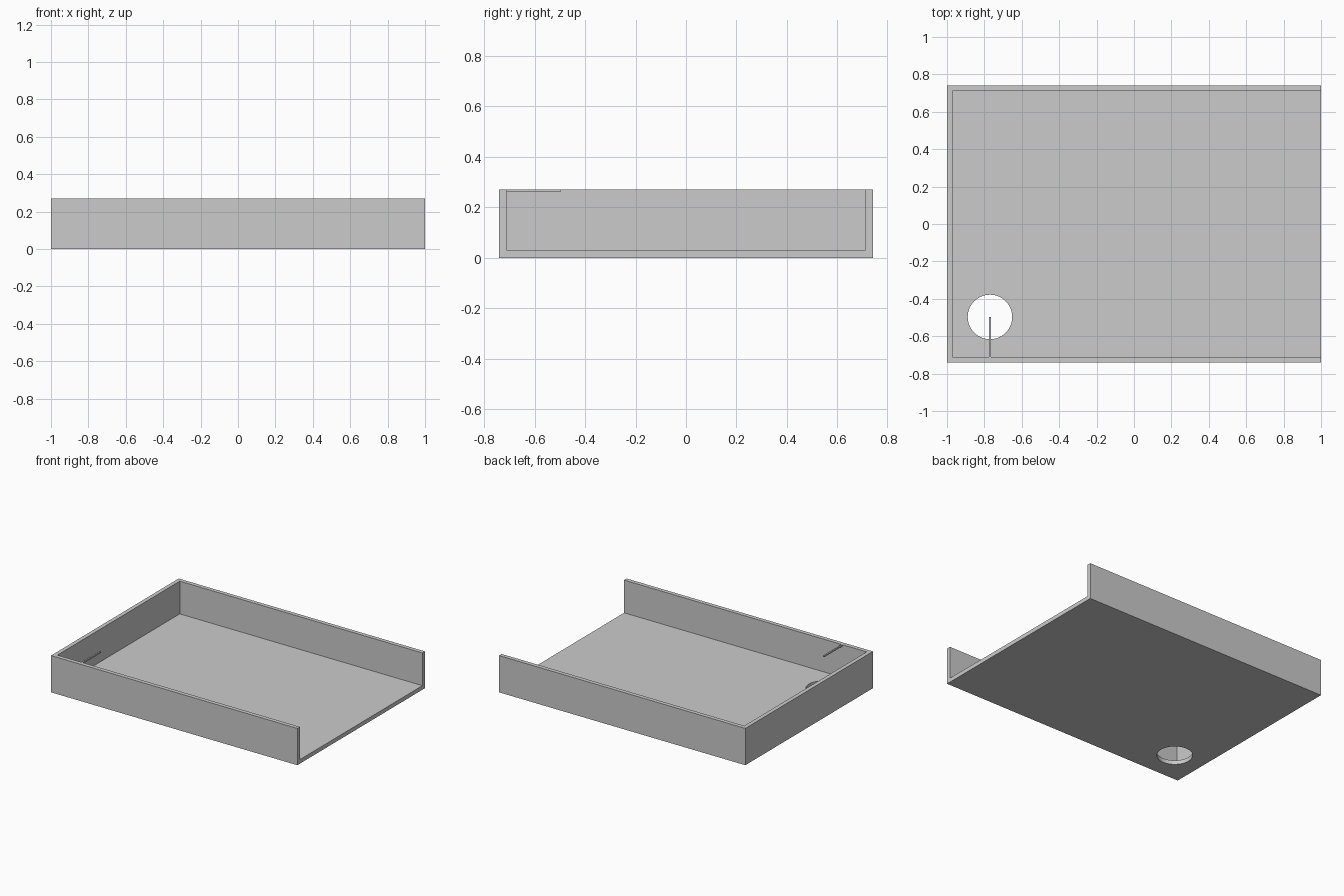
import bpy

if "Cube" in bpy.data.objects:
    bpy.data.objects.remove(bpy.data.objects["Cube"])


def box(name, lo, hi):
    """Box between two opposite corners."""
    bpy.ops.mesh.primitive_cube_add(size=1, location=[(a + b) / 2 for a, b in zip(lo, hi)])
    ob = bpy.context.object
    ob.name = name
    ob.scale = [b - a for a, b in zip(lo, hi)]
    bpy.ops.object.transform_apply(location=False, rotation=False, scale=True)
    return ob


def cut(target, cutter):
    """Subtract the cutter, then remove it."""
    cutter.hide_render = True
    mod = target.modifiers.new("cut", 'BOOLEAN')
    mod.operation = 'DIFFERENCE'
    mod.solver = 'EXACT'
    mod.object = cutter
    bpy.context.view_layer.objects.active = target
    bpy.ops.object.modifier_apply(modifier=mod.name)
    bpy.data.objects.remove(cutter)


L, W, H, T = 1.0, 0.74, 0.27, 0.03   # half length, half width, height, wall
HOLE_X, HOLE_Y = -0.77, -0.497

# Tray: solid block, hollowed out and open at the top and right end
tray = box("tray", (-L, -W, 0), (L, W, H))
cut(tray, box("cavity_cutter", (-L + T, -W + T, T), (L + 0.2, W - T, H + 0.2)))

# Round hole through the floor
bpy.ops.mesh.primitive_cylinder_add(vertices=64, radius=0.119, depth=0.2,
                                    location=(HOLE_X, HOLE_Y, 0))
hole = bpy.context.object
hole.name = "hole_cutter"
cut(tray, hole)

bpy.context.view_layer.objects.active = tray
tray.select_set(True)
bpy.ops.object.shade_smooth_by_angle()

# Thin bar reaching from the front wall over the hole centre
box("hole_bar", (HOLE_X - 0.005, -W + T, H - 0.01), (HOLE_X + 0.005, HOLE_Y, H))
